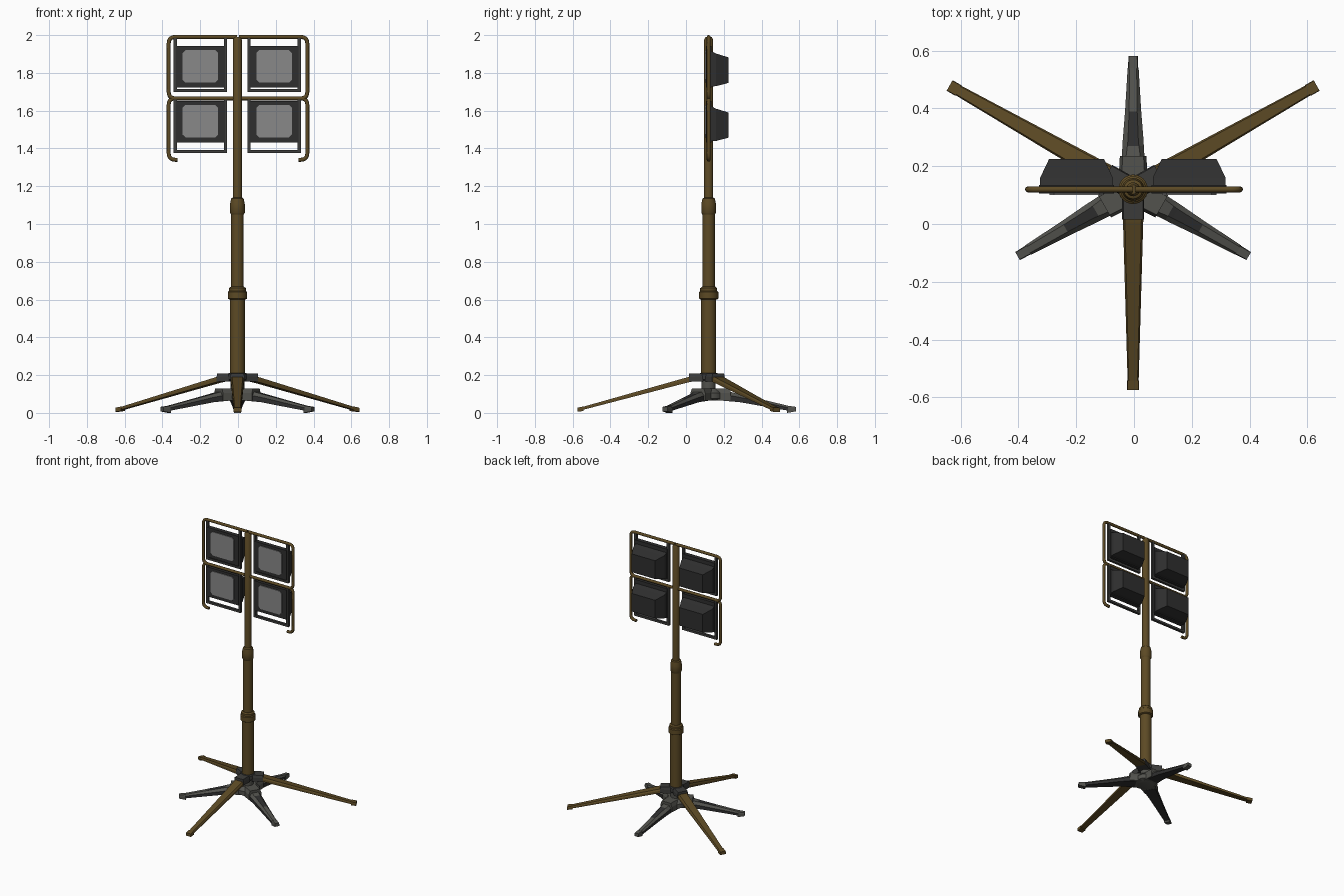
import bpy, bmesh, math
from mathutils import Vector, Matrix

if "Cube" in bpy.data.objects:
    bpy.data.objects.remove(bpy.data.objects["Cube"])

CX, CY = -0.003, 0.12   # mast axis


def mat(name, c):
    m = bpy.data.materials.new(name)
    m.diffuse_color = (*c, 1)
    m.use_nodes = True
    m.node_tree.nodes["Principled BSDF"].inputs["Base Color"].default_value = m.diffuse_color
    return m


BROWN = mat("brown paint", (0.108, 0.068, 0.018))
CHAR = mat("charcoal", (0.028, 0.028, 0.028))
GREY = mat("worn grey", (0.085, 0.085, 0.075))
STEEL = mat("dark steel", (0.045, 0.045, 0.043))
GLASS = mat("lamp glass", (0.25, 0.25, 0.25))


def finish(name, bm, mats, smooth=False):
    bmesh.ops.recalc_face_normals(bm, faces=bm.faces)
    me = bpy.data.meshes.new(name)
    bm.to_mesh(me)
    bm.free()
    ob = bpy.data.objects.new(name, me)
    bpy.context.collection.objects.link(ob)
    for m in mats:
        me.materials.append(m)
    if smooth:
        bpy.ops.object.select_all(action='DESELECT')
        ob.select_set(True)
        bpy.context.view_layer.objects.active = ob
        bpy.ops.object.shade_smooth_by_angle(angle=math.radians(35))
    return ob


def loft(bm, rings):
    """Skin a list of equal-length vertex rings and cap both ends."""
    vs = [[bm.verts.new(p) for p in r] for r in rings]
    n = len(vs[0])
    for a, b in zip(vs, vs[1:]):
        for i in range(n):
            j = (i + 1) % n
            bm.faces.new((a[i], a[j], b[j], b[i]))
    bm.faces.new(vs[0])
    bm.faces.new(vs[-1])


def lathe(name, profile, m, n=24):
    bm = bmesh.new()
    loft(bm, [[(CX + r * math.cos(2 * math.pi * i / n), CY + r * math.sin(2 * math.pi * i / n), z)
               for i in range(n)] for r, z in profile])
    return finish(name, bm, [m], True)


def box(name, x0, x1, y0, y1, z0, z1, m):
    bm = bmesh.new()
    loft(bm, [[(x0, y0, z), (x1, y0, z), (x1, y1, z), (x0, y1, z)] for z in (z0, z1)])
    return finish(name, bm, [m])


def leg(name, angle, sections, mats, rule=None):
    """Tapered arm; sections = (distance, bottom z, top z, half width, top half width)."""
    bm = bmesh.new()
    loft(bm, [[(d, -w, z0), (d, w, z0), (d, w, z0 + (z1 - z0) * .6), (d, t, z1),
               (d, -t, z1), (d, -w, z0 + (z1 - z0) * .6)] for d, z0, z1, w, t in sections])
    bmesh.ops.recalc_face_normals(bm, faces=bm.faces)
    if rule:
        for f in bm.faces:
            f.material_index = rule(f)
    bm.transform(Matrix.Translation((CX, CY, 0)) @ Matrix.Rotation(math.radians(angle), 4, 'Z'))
    return finish(name, bm, mats)


def tube(name, pts, r, m, bend=0.035):
    """Round bar along pts with rounded corners."""
    path = [Vector(pts[0])]
    for a, b, c in zip(pts, pts[1:], pts[2:]):
        a, b, c = Vector(a), Vector(b), Vector(c)
        p, q = b + (a - b).normalized() * bend, b + (c - b).normalized() * bend
        for k in range(6):
            t = k / 5
            path.append(p * (1 - t) ** 2 + b * 2 * t * (1 - t) + q * t * t)
    path.append(Vector(pts[-1]))
    cu = bpy.data.curves.new(name, 'CURVE')
    cu.dimensions = '3D'
    cu.bevel_depth = r
    cu.bevel_resolution = 2
    cu.use_fill_caps = True
    sp = cu.splines.new('POLY')
    sp.points.add(len(path) - 1)
    for s, v in zip(sp.points, path):
        s.co = (*v, 1)
    ob = bpy.data.objects.new(name, cu)
    bpy.context.collection.objects.link(ob)
    bpy.ops.object.select_all(action='DESELECT')
    ob.select_set(True)
    bpy.context.view_layer.objects.active = ob
    bpy.ops.object.convert(target='MESH')
    ob = bpy.context.object
    ob.data.materials.clear()
    ob.data.materials.append(m)
    bpy.ops.object.shade_smooth_by_angle(angle=math.radians(50))


# telescopic mast
lathe("lower_mast", [(.04, .2), (.04, .61)], BROWN)
lathe("lower_collar", [(.043, .6), (.051, .605), (.051, .64), (.045, .645), (.045, .66), (.035, .668)], BROWN)
lathe("middle_mast", [(.033, .64), (.033, 1.07)], BROWN)
lathe("upper_collar", [(.033, 1.05), (.039, 1.06), (.039, 1.105), (.033, 1.135), (.024, 1.14)], BROWN)
lathe("upper_mast", [(.024, 1.12), (.024, 1.975), (.016, 1.99)], BROWN)
lathe("mast_foot", [(.037, .1), (.037, .2)], GREY)

# hubs
lathe("upper_hub", [(.045, .172), (.052, .178), (.052, .205), (.045, .212)], STEEL, 12)
lathe("lower_hub", [(.055, .065), (.08, .075), (.08, .105), (.055, .13)], GREY, 12)

# long brown legs with clevis brackets and feet
for n, a, k in (("right", 29.5, 1), ("left", 150.5, 1), ("front", 270, .952)):
    leg(n + "_long_leg", a, [(.06 * k, .172, .2, .036, .03), (.12 * k, .16, .188, .035, .028),
                             (.70 * k, .016, .032, .019, .015)], [BROWN])
    leg(n + "_long_foot", a, [(.695 * k, .01, .034, .021, .019), (.73 * k, .006, .028, .021, .019)], [BROWN])
    leg(n + "_long_bracket", a, [(.03, .165, .21, .038, .034), (.105, .165, .208, .038, .034)], [STEEL])

# short grey legs, dark flanks and a worn dark patch on top
def flank(f):
    x = f.calc_center_median().x
    return 1 if f.normal.z < .3 or (f.normal.z > .9 and .16 < x < .28 and abs(f.normal.y) < .1) else 0


for n, a in (("back", 90), ("left", 210), ("right", 330)):
    leg(n + "_short_leg", a, [(.07, .065, .122, .042, .03), (.15, .058, .103, .037, .02), (.17, .056, .098, .036, .018),
                              (.27, .038, .074, .028, .014), (.42, .012, .038, .019, .012)], [GREY, CHAR], flank)
    leg(n + "_short_foot", a, [(.415, .0, .038, .018, .015), (.462, .008, .032, .016, .014)], [GREY])
    leg(n + "_short_bracket", a, [(.04, .066, .13, .05, .04), (.115, .066, .13, .046, .036)], [GREY])

# lamp racks: two hooked tubes on each side
for side, s in (("left", -1), ("right", 1)):
    for lvl, top in (("upper", 1.99), ("lower", 1.665)):
        tube(f"{side}_{lvl}_rack", [(s * .005, CY, top), (s * .367, CY, top), (s * .367, CY, top - .325),
                                    (s * .32, CY, top - .325)], .0105, BROWN)

# lamps: face plate, tapered housing, glass and yoke
def lamp(tag, xc, z0, z1, yoke_top, yoke_bot):
    h = .13
    box(tag + "_face", xc - h, xc + h, .105, .135, z0, z1, CHAR)
    bm = bmesh.new()
    rings = []
    for y, w, lo, hi in ((.133, .126, .006, .026), (.16, .126, .008, .04), (.225, .095, .025, .06)):
        a, b = z0 + lo, z1 - hi
        rings.append([(xc - w, y, a), (xc + w, y, a), (xc + w, y, b), (xc - w, y, b)])
    loft(bm, rings)
    finish(tag + "_housing", bm, [CHAR])
    # glass pane with clipped corners
    bm = bmesh.new()
    g, c, zc = .094, .016, (z0 + z1) / 2 + .003
    k = .087
    out = [(-g + c, -k), (g - c, -k), (g, -k + c), (g, k - c), (g - c, k), (-g + c, k), (-g, k - c), (-g, -k + c)]
    loft(bm, [[(xc + x, y, zc + z) for x, z in out] for y in (.1, .107)])
    finish(tag + "_glass", bm, [GLASS])
    # yoke
    for i, s in enumerate((-1, 1)):
        x = xc + s * .133
        box(f"{tag}_yoke_arm_{i}", x - .009, x + .009, .111, .129, yoke_bot, yoke_top, STEEL)
    box(tag + "_yoke_bar", xc - .142, xc + .142, .111, .129, yoke_bot, yoke_bot + .016, STEEL)


for side, xc in (("left", -.199), ("right", .191)):
    lamp(side + "_upper_lamp", xc, 1.722, 1.942, 1.985, 1.70)
    lamp(side + "_lower_lamp", xc, 1.432, 1.65, 1.66, 1.377)
